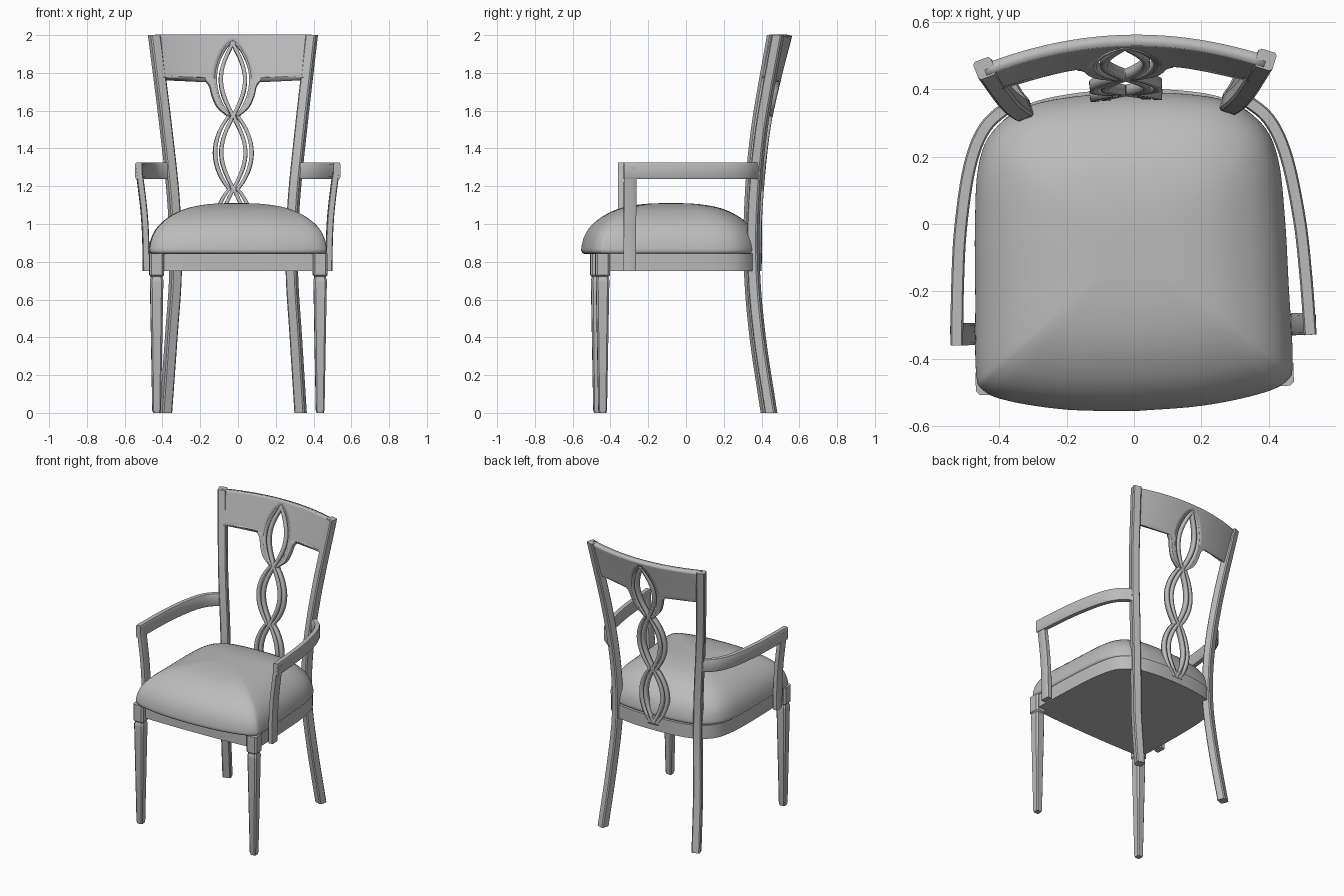
import bpy, bmesh, math
from mathutils import Vector, Matrix

if "Cube" in bpy.data.objects:
    bpy.data.objects.remove(bpy.data.objects["Cube"])

mat = bpy.data.materials.new("plain_grey")
mat.use_nodes = True
GREY = (0.5, 0.5, 0.5, 1)
mat.diffuse_color = GREY
mat.node_tree.nodes["Principled BSDF"].inputs["Base Color"].default_value = GREY

# the whole chair stands slightly turned
PLACE = Matrix.Translation((-0.012, 0, 0)) @ Matrix.Rotation(math.radians(1.75), 4, 'Z')


def finish(name, verts, faces, mirror=True, thick=0, angle=35):
    me = bpy.data.meshes.new(name)
    me.from_pydata([tuple(v) for v in verts], [], faces)
    bm = bmesh.new()
    bm.from_mesh(me)
    bmesh.ops.remove_doubles(bm, verts=bm.verts, dist=0.0001)
    bmesh.ops.recalc_face_normals(bm, faces=bm.faces)
    bm.to_mesh(me)
    bm.free()
    ob = bpy.data.objects.new(name, me)
    bpy.context.collection.objects.link(ob)
    me.materials.append(mat)
    ob.matrix_world = PLACE
    bpy.ops.object.select_all(action='DESELECT')
    ob.select_set(True)
    bpy.context.view_layer.objects.active = ob
    bpy.ops.object.shade_smooth_by_angle(angle=math.radians(angle))
    if mirror:
        ob.modifiers.new("Mirror", 'MIRROR')
    if thick:
        s = ob.modifiers.new("Solidify", 'SOLIDIFY')
        s.thickness, s.offset = thick, 0
    return ob


def spline(pts, n=6):
    """Smooth curve through points of any dimension."""
    p = [Vector(q) for q in pts]
    p = [2 * p[0] - p[1]] + p + [2 * p[-1] - p[-2]]
    out = []
    for a, b, c, d in zip(p, p[1:], p[2:], p[3:]):
        for i in range(n):
            t = i / n
            out.append(0.5 * (2 * b + (c - a) * t + (2 * a - 5 * b + 4 * c - d) * t ** 2
                              + (3 * b - a - 3 * c + d) * t ** 3))
    return out + [p[-2]]


def at(curve, z):
    """Value of a (z, value) curve at height z."""
    for a, b in zip(curve, curve[1:]):
        if z <= b[0]:
            return a[1] + (b[1] - a[1]) * (z - a[0]) / (b[0] - a[0])
    return curve[-1][1]


def loft(name, rings, **kw):
    n = len(rings[0])
    verts = [v for r in rings for v in r]
    faces = [(k * n + i, k * n + (i + 1) % n, (k + 1) * n + (i + 1) % n, (k + 1) * n + i)
             for k in range(len(rings) - 1) for i in range(n)]
    faces += [tuple(range(n)), tuple(range(len(verts) - n, len(verts)))]
    return finish(name, verts, faces, **kw)


def bar(c, u, v, cut=0.75):
    """Chamfered rectangle around c with half axes u and v."""
    k = [(1, -cut), (1, cut), (cut, 1), (-cut, 1), (-1, cut), (-1, -cut), (-cut, -1), (cut, -1)]
    return [Vector(c) + Vector(u) * a + Vector(v) * b for a, b in k]


# front legs: square block, neck, tapered shaft
leg = [(0, 0.019), (0.015, 0.023), (0.69, 0.035), (0.705, 0.035), (0.712, 0.031),
       (0.722, 0.031), (0.73, 0.039), (0.845, 0.039)]
loft("front_leg", [bar((0.433, -0.455, z), (r, 0, 0), (0, r, 0), 0.7) for z, r in leg])

# back posts: one curved piece from foot to top
post = spline([(0.0, 0.357, 0.44), (0.4, 0.33, 0.38), (0.75, 0.308, 0.35), (1.1, 0.317, 0.352),
               (1.5, 0.357, 0.388), (2.0, 0.417, 0.475)])
c, s = math.cos(math.radians(-19)) * 0.028, math.sin(math.radians(-19)) * 0.028
loft("back_post", [bar((x, y, z), (c, s, 0), (-s, c, 0)) for z, x, y in post])


# seat frame and cushion from half outlines
def outline(half, n=5):
    h = spline(half, n)
    return h + [Vector((-p.x, p.y)) for p in h[-2:0:-1]]


frame = outline([(0, -0.47), (0.2, -0.468), (0.4, -0.46), (0.447, -0.44), (0.457, -0.38), (0.452, 0),
                 (0.43, 0.2), (0.385, 0.3), (0.29, 0.365), (0.15, 0.393), (0, 0.4)])
loft("seat_frame", [[(p.x, p.y, z) for p in frame] for z in (0.75, 0.845)], mirror=False)

pad = outline([(0, -0.555), (0.2, -0.545), (0.37, -0.515), (0.45, -0.48), (0.47, -0.42), (0.465, -0.2),
               (0.46, 0), (0.445, 0.18), (0.4, 0.285), (0.3, 0.355), (0.15, 0.383), (0, 0.388)])
dome = spline([(0.95, 0.84), (0.99, 0.848), (1, 0.87), (0.97, 0.93), (0.9, 0.985), (0.78, 1.035),
               (0.6, 1.078), (0.4, 1.1), (0.2, 1.109), (0.01, 1.11)], 3)
loft("seat_cushion", [[(p.x * k, (p.y + 0.08) * k - 0.08, z) for p in pad] for k, z in dome],
     mirror=False, angle=60)

# arms: flat bar bending round to the back post, on a curved support
path = spline([(0.525, -0.345), (0.517, -0.17), (0.503, 0), (0.47, 0.185), (0.42, 0.3), (0.335, 0.372)])
rings = []
for i, p in enumerate(path):
    t = (path[min(i + 1, len(path) - 1)] - path[max(i - 1, 0)]).normalized()
    rings.append(bar((p.x, p.y, 1.282), (t.y * 0.019, -t.x * 0.019, 0), (0, 0, 0.043)))
loft("arm", rings)
support = spline([(0.75, 0.484), (0.9, 0.486), (1.05, 0.494), (1.2, 0.511), (1.3, 0.525)])
loft("arm_support", [bar((x, -0.312, z), (0.018, 0, 0), (0, 0.033, 0)) for z, x in support])

# curved back surface shared by rail and splat
lean = spline([(0.8, 0.385), (1.1, 0.39), (1.5, 0.43), (1.77, 0.488), (2.0, 0.545)])


def sheet(name, rows, cols, thick):
    """Bent plate from rows of (z, inner x, outer x)."""
    verts, faces, w = [], [], cols + 1
    for z, a, b in rows:
        for j in range(w):
            x = a + (b - a) * j / cols
            verts.append((x, at(lean, z) - 0.43 * x * x, z))
    for i in range(len(rows) - 1):
        for j in range(cols):
            k = i * w + j
            faces.append((k, k + 1, k + w + 1, k + w))
    return finish(name, verts, faces, thick=thick)


PITCH, TOP = 0.385, 1.955


def strand(z, outer):
    s = abs(math.sin(math.pi * (TOP - z) / PITCH))
    return 0.018 + 0.079 * s ** 0.75 if outer else 0.064 * s


# top rail with a scooped web around the upper ring
px = [(q[0], q[1]) for q in post]
web = spline([(1.57, 0.03), (1.62, 0.085), (1.68, 0.112), (1.73, 0.125), (1.765, 0.15)], 4)
rows = [(z, min(strand(z, True), x), x) for z, x in web]
for i in range(16):
    z = 1.772 + (2.0 - 1.772) * i / 15
    rows.append((z, strand(z, True) if z < TOP else 0, at(px, z)))
sheet("top_rail", rows, 14, 0.034)

# splat: three rings, each an oval around a pointed lens
zs = [0.79 + (TOP + 0.01 - 0.79) * i / 90 for i in range(91)]
for name, outer in (("splat_outer_strand", True), ("splat_inner_strand", False)):
    sheet(name, [(z, max(strand(z, outer) - 0.0105, 0), strand(z, outer) + 0.0105) for z in zs],
          2, 0.032)
